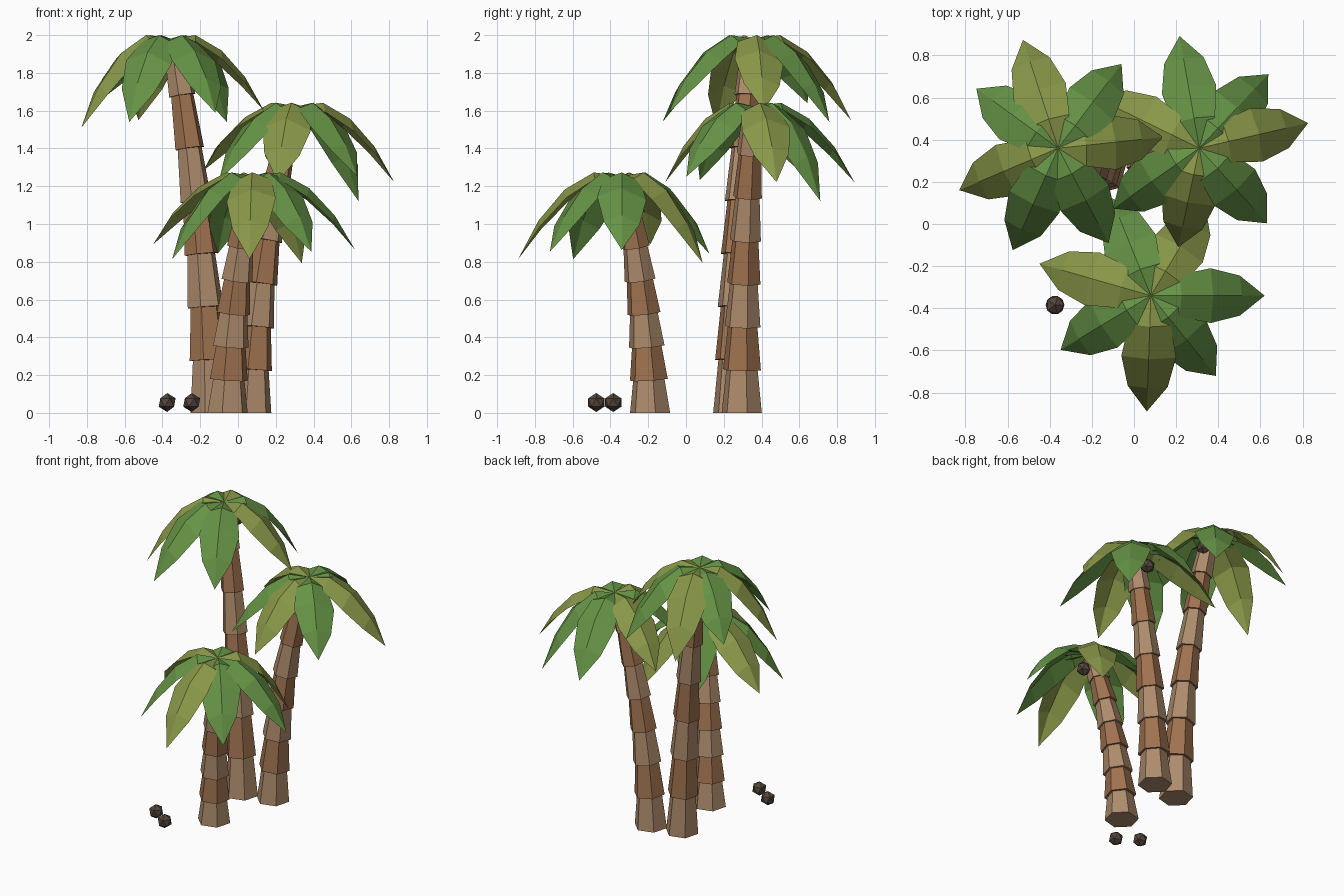
import bpy, bmesh, math, random
from mathutils import Vector

if "Cube" in bpy.data.objects:
    bpy.data.objects.remove(bpy.data.objects["Cube"])

random.seed(4)


def material(name, rgb):
    m = bpy.data.materials.new(name)
    m.diffuse_color = (*rgb, 1)
    m.use_nodes = True
    m.node_tree.nodes["Principled BSDF"].inputs["Base Color"].default_value = m.diffuse_color
    return m


TAN = material("bark_tan", (0.42, 0.26, 0.15))
RED = material("bark_red", (0.35, 0.17, 0.08))
GREEN = material("leaf_green", (0.13, 0.29, 0.06))
OLIVE = material("leaf_olive", (0.25, 0.31, 0.065))
NUT = material("coconut_shell", (0.085, 0.06, 0.045))


def finish(bm, name, mats):
    me = bpy.data.meshes.new(name)
    bm.to_mesh(me)
    bm.free()
    for m in mats:
        me.materials.append(m)
    ob = bpy.data.objects.new(name, me)
    bpy.context.collection.objects.link(ob)
    return ob


# Trunk: stacked six-sided tapered segments along a gentle curve
def trunk(name, base, lin, quad, height, count=7):
    def point(t):
        return Vector((base[0] + lin[0] * t + quad[0] * t * t,
                       base[1] + lin[1] * t + quad[1] * t * t, height * t))

    bm = bmesh.new()

    def ring(centre, axis, radius):
        q = Vector((0, 0, 1)).rotation_difference(axis)
        return [bm.verts.new(centre + q @ Vector((radius * math.cos(a), radius * math.sin(a), 0)))
                for a in (math.radians(15 + 60 * k) for k in range(6))]

    for i in range(count):
        p, q = point(i / count), point((i + 1) / count)
        axis = (q - p).normalized()
        r = 0.110 - 0.044 * i / count
        lower = ring(p, axis if i else Vector((0, 0, 1)), r)
        upper = ring(q, axis, r * 0.78)
        faces = [bm.faces.new(lower[::-1]), bm.faces.new(upper)]
        for k in range(6):
            n = (k + 1) % 6
            faces.append(bm.faces.new((lower[k], lower[n], upper[n], upper[k])))
        for f in faces:
            f.material_index = i % 2
    finish(bm, name, (TAN, RED))


# Frond profile: fraction of reach, rise, fraction of droop, half width
PROFILE = [(0.0, 0.01, 0.0, 0.0), (0.27, 0.03, 0.0, 0.10), (0.55, 0.0, 0.14, 0.13),
           (0.80, 0.0, 0.52, 0.095), (1.0, 0.0, 1.0, 0.0)]


# Crown: drooping leaf blades folded along the midrib
def crown(name, centre, fronds):
    bm = bmesh.new()
    for angle, reach, drop, olive in fronds:
        a = math.radians(angle)
        out = Vector((math.cos(a), math.sin(a), 0))
        side = Vector((-out.y, out.x, 0))
        roll = random.uniform(-0.12, 0.12)
        rows = []
        for f, rise, d, w in PROFILE:
            p = Vector(centre) + out * (reach * f) + Vector((0, 0, rise - drop * d))
            row = [bm.verts.new(p)]
            if w:
                for s in (1, -1):
                    fall = Vector((0, 0, (-0.42 + s * roll) * w))
                    row.append(bm.verts.new(p + side * (s * w) - out * (0.1 * w) + fall))
            rows.append(row)
        for u, v in zip(rows, rows[1:]):
            for s in (1, 2):
                loop = [u[0], v[0]] + v[s:s + 1] + u[s:s + 1]
                face = bm.faces.new(loop if s == 1 else loop[::-1])
                face.material_index = olive
    finish(bm, name, (GREEN, OLIVE))


# Coconut: faceted ball
def coconut(name, pos):
    bm = bmesh.new()
    bmesh.ops.create_icosphere(bm, subdivisions=1, radius=0.05)
    ob = finish(bm, name, (NUT,))
    ob.location = pos


trunk("tall_trunk", (-0.145, 0.25), (-0.055, 0.02), (-0.14, 0.08), 1.96)
trunk("middle_trunk", (0.07, 0.295), (0.04, 0.0), (0.18, 0.06), 1.60)
trunk("short_trunk", (-0.055, -0.19), (0.03, -0.03), (0.10, -0.11), 1.23)

# Each frond: heading, reach, droop, colour
crown("tall_crown", (-0.36, 0.36, 1.97),
      [(203, .51, .46, 1), (246, .53, .43, 0), (298, .51, .38, 0), (6, .50, .37, 1),
       (53, .50, .43, 0), (108, .54, .42, 1), (144, .48, .33, 0)])
crown("middle_crown", (0.31, 0.36, 1.612),
      [(13, .53, .39, 1), (47, .48, .49, 0), (100, .54, .39, 0), (154, .55, .33, 1),
       (215, .50, .38, 0), (258, .48, .39, 1), (312, .48, .36, 0)])
crown("short_crown", (0.08, -0.34, 1.243),
      [(0, .54, .38, 0), (309, .49, .39, 0), (268, .55, .43, 1), (211, .50, .43, 0),
       (164, .55, .35, 1), (112, .50, .40, 0), (59, .50, .45, 1)])

coconut("tall_coconut", (-0.28, 0.37, 1.87))
coconut("middle_coconut", (0.27, 0.46, 1.49))
coconut("short_coconut", (0.13, -0.35, 1.13))
coconut("ground_coconut_a", (-0.375, -0.385, 0.055))
coconut("ground_coconut_b", (-0.245, -0.475, 0.055))
